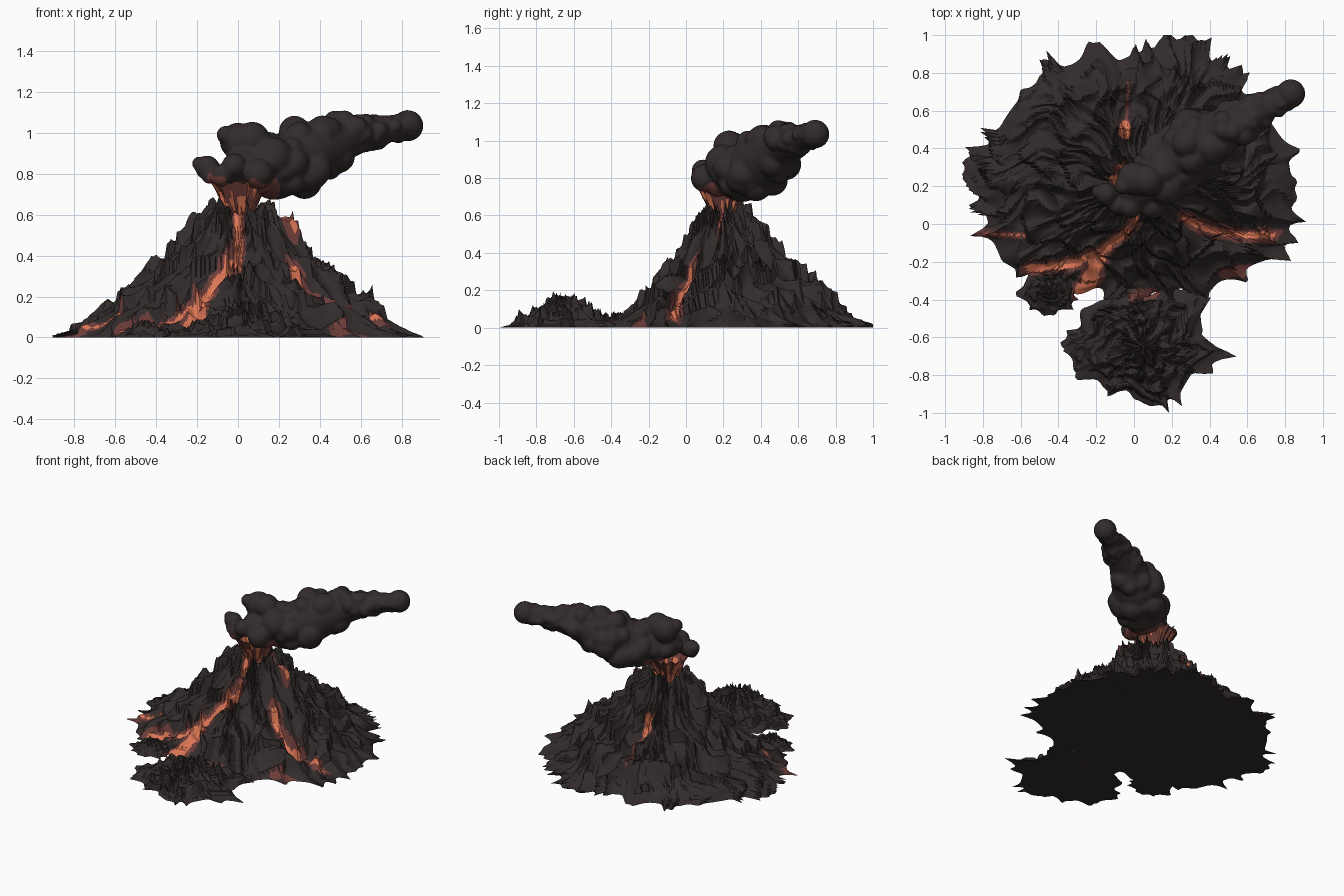
import bpy, bmesh, math, random
from mathutils import Vector, noise

random.seed(4)
cube = bpy.data.objects.get("Cube")
if cube:
    bpy.data.objects.remove(cube)


def material(name, rgb):
    m = bpy.data.materials.new(name)
    m.use_nodes = True
    m.diffuse_color = (*rgb, 1)
    m.node_tree.nodes["Principled BSDF"].inputs["Base Color"].default_value = (*rgb, 1)
    return m


MATS = [material("dark rock", (0.033, 0.024, 0.024)),
        material("glowing lava", (0.72, 0.18, 0.09)),
        material("cooling lava", (0.15, 0.046, 0.04))]
ROCK, LAVA, COOL = range(3)
VENT = Vector((0.01, 0.2))

# Lava flows seen from above: path, glowing half width, cooling half width
RIGHT_FLOW = [(.27, .03), (.4, -.03), (.55, -.055), (.74, -.06)]
FRONT_FLOW = [(0, .16), (0, 0), (-.04, -.04), (-.14, -.11), (-.2, -.19)]
LEFT_BRANCH = [(-.14, -.13), (-.32, -.21), (-.56, -.235)]
FLOWS = [
    (FRONT_FLOW, .018, .036),
    ([(-.2, -.19), (-.22, -.27), (-.27, -.37)], .042, .065),
    (LEFT_BRANCH, .02, .04),
    (RIGHT_FLOW, .016, .042),
    ([(-.82, -.05), (-.58, -.06)], .004, .017),
    ([(.48, -.26), (.62, -.24)], 0, .03),
    ([(.0, -.38), (.1, -.37)], 0, .03),
    ([(-.05, .48), (-.05, .52)], .028, .034),
    ([(-.04, .54), (-.03, .75)], 0, .008),
    ([(.1, .2), (.28, .18)], .005, .015),
]

# Gullies and crests: path, width, height change
RELIEF = [
    (RIGHT_FLOW[:3], .07, -.12), ([(.28, -.1), (.6, -.15)], .05, .04),
    (FRONT_FLOW, .03, -.03), (LEFT_BRANCH, .03, -.03),
    ([(0, .08), (0, -.05)], .03, -.06),
    ([(.62, .22), (.65, .22)], .03, .06), ([(.28, .2), (.31, .2)], .025, .06),
    ([(.4, .25), (.43, .26)], .025, .04), ([(-.43, .2), (-.4, .2)], .025, .05),
    ([(-.24, .2), (-.22, .2)], .025, .06), ([(-.13, .15), (-.12, .22)], .03, .04),
    ([(-.25, .68), (.05, .74), (.3, .7)], .05, .05),
]


def path_distance(p, path):
    best = 9
    for a, b in zip(path, path[1:]):
        a, b = Vector(a), Vector(b)
        t = max(0, min(1, (p - a).dot(b - a) / (b - a).length_squared))
        best = min(best, (p - a.lerp(b, t)).length)
    return best


def lava_kind(p):
    kind = ROCK
    wobble = 1 + .45 * noise.noise(Vector((p.x * 18, p.y * 18, 3)))
    for path, hot, cool in FLOWS:
        d = path_distance(p, path)
        if d < hot * wobble:
            return LAVA
        if d < cool * wobble:
            kind = COOL
    return kind


def interp(table, x):
    for (a, u), (b, v) in zip(table, table[1:]):
        if x <= b:
            return u + (v - u) * (x - a) / (b - a)
    return table[-1][1]


def ridge(x, y, z):
    return (1 - min(1, abs(noise.noise(Vector((x, y, z)))) * 1.6)) ** 1.5


def finish(name, bm, angle):
    me = bpy.data.meshes.new(name)
    bm.to_mesh(me)
    bm.free()
    for m in MATS:
        me.materials.append(m)
    me.shade_smooth()
    me.set_sharp_from_angle(angle=math.radians(angle))
    ob = bpy.data.objects.new(name, me)
    bpy.context.collection.objects.link(ob)
    return ob


def rocky_cone(name, centre, outline, profile, rough, rings, segs, freq, relief, floor, teeth):
    """Polar height field with radial crags, broken terraces and a toothed rim."""
    bm = bmesh.new()
    grid = []
    for i in range(rings + 1):
        s = max(i, .4) / rings
        row = []
        for j in range(segs):
            th = 2 * math.pi * j / segs
            c, n = math.cos(th), math.sin(th)
            twist = th + .25 * noise.noise(Vector((c * 2, n * 2, s * 4)))
            u, v = math.cos(twist) * freq, math.sin(twist) * freq
            crag = ridge(u, v, s * 4) - .5
            tooth = ridge(u * 1.1 + 5, v * 1.1, 1.5) ** 2 - .35
            r = interp(outline, math.degrees(th)) * s * (1 + teeth * tooth * s ** 4)
            h = interp(profile, s)
            env = min(1, s * 5) * min(1, (1 - s) * 4)
            step = (s * 4.5 + 1.3 * noise.noise(Vector((u * .35, v * .35, 7)))) % 1
            h += rough * env * (.9 * crag + 1.1 * (step ** 2 - .33) * (crag + .6))
            p = centre + Vector((c, n)) * r
            p = Vector((max(-.91, min(.91, p.x)), max(-1, min(1, p.y))))
            for path, width, rise in relief:
                h += rise * env * math.exp(-(path_distance(p, path) / width) ** 2)
            row.append(bm.verts.new((p.x, p.y, max(h, .004 * (1 - s)))))
        grid.append(row)
    for a, b in zip(grid, grid[1:]):
        for j in range(segs):
            k = (j + 1) % segs
            for tri in ((a[j], b[j], b[k]), (a[j], b[k], a[k])):
                f = bm.faces.new(tri)
                f.material_index = lava_kind(f.calc_center_median().xy)
    # Summit cap and flat underside
    bm.faces.new(grid[0]).material_index = floor
    hub = bm.verts.new((centre.x, centre.y, 0))
    for j in range(segs):
        bm.faces.new((hub, grid[-1][(j + 1) % segs], grid[-1][j]))
    finish(name, bm, 28)


# Mountain
rocky_cone(
    "mountain", VENT,
    [(0, .87), (16, .86), (40, .79), (60, .82), (83, .78), (98, .70), (124, .79), (141, .81),
     (159, .83), (180, .87), (193, .85), (209, .85), (225, .65), (247, .61), (270, .57),
     (297, .63), (319, .72), (333, .84), (360, .87)],
    [(0, .55), (.08, .55), (.15, .625), (.22, .57), (.33, .455), (.45, .345), (.67, .18),
     (.89, .05), (1, 0)],
    .075, 64, 280, 7, RELIEF, LAVA, .15)

# Foothills in front
rocky_cone(
    "front_foothill", Vector((.05, -.65)),
    [(0, .4), (12, .33), (32, .37), (42, .43), (58, .35), (90, .28), (120, .33), (148, .4),
     (165, .36), (187, .41), (215, .33), (250, .27), (278, .35), (310, .32), (335, .32),
     (356, .44), (360, .4)],
    [(0, .17), (.2, .13), (.45, .085), (.8, .03), (1, 0)], .055, 22, 120, 3.2, [], ROCK, .25)
rocky_cone(
    "side_knoll", Vector((-.45, -.36)),
    [(0, .15), (90, .13), (180, .15), (270, .11), (360, .15)],
    [(0, .08), (.4, .05), (1, 0)], .025, 12, 50, 1.8, [], ROCK, .3)

# Lava fountain flaring out of the crater
bm = bmesh.new()
SEGS = 44
rows = []
for i in range(7):
    t = i / 6
    row = []
    for j in range(SEGS):
        th = 2 * math.pi * j / SEGS
        rag = noise.noise(Vector((math.cos(th) * 5, math.sin(th) * 5, t * 2)))
        r = (.045 + .1 * t ** 1.3) * (1 + .35 * rag)
        row.append(bm.verts.new((VENT.x + r * math.cos(th), VENT.y + r * math.sin(th),
                                 .54 + .22 * t + .05 * t * rag)))
    rows.append(row)
for i in range(6):
    for j in range(SEGS):
        k = (j + 1) % SEGS
        f = bm.faces.new((rows[i][j], rows[i][k], rows[i + 1][k], rows[i + 1][j]))
        streak = noise.noise(Vector((math.cos(j / 7) * 6, math.sin(j / 7) * 6, i * .3)))
        f.material_index = LAVA if streak > -.3 + .11 * i else COOL
finish("lava_fountain", bm, 25)

# Smoke plume: billows along a drifting axis, fused into one skin
AXIS = [((.02, .18, .83), .12), ((.18, .3, .82), .185), ((.33, .41, .89), .2),
        ((.5, .51, .97), .14), ((.66, .6, 1.01), .095), ((.82, .68, 1.03), .075)]
puffs = [((-.15, .16, .83), .06), ((-.19, .17, .85), .035), ((-.14, .13, .79), .04),
         ((-.08, .1, .79), .055), ((.0, .24, .96), .09), ((.07, .23, .97), .085),
         ((-.06, .2, .99), .045), ((.1, .1, .8), .075), ((-.02, .09, .84), .06),
         ((.17, .2, .88), .1), ((.83, .69, 1.035), .077)]
for (a, ra), (b, rb) in zip(AXIS, AXIS[1:]):
    a, b = Vector(a), Vector(b)
    for n in range(5):
        puffs.append((a.lerp(b, n / 5), (ra + (rb - ra) * n / 5) * .8))
    for n in range(24):
        t = random.random()
        r = ra + (rb - ra) * t
        puffs.append((a.lerp(b, t) + noise.random_unit_vector() * r * .66,
                      r * random.uniform(.32, .46)))
bm = bmesh.new()
for p, r in puffs:
    made = bmesh.ops.create_icosphere(bm, subdivisions=3, radius=r)["verts"]
    bmesh.ops.translate(bm, verts=made, vec=Vector(p))
billows = finish("smoke_billows", bm, 40)
fuse = billows.modifiers.new("fuse", "REMESH")
fuse.mode = "VOXEL"
fuse.voxel_size = .011
bpy.context.view_layer.update()
bm = bmesh.new()
bm.from_object(billows, bpy.context.evaluated_depsgraph_get())
bpy.data.objects.remove(billows)
bmesh.ops.smooth_vert(bm, verts=bm.verts, factor=.5, use_axis_x=True, use_axis_y=True, use_axis_z=True)
bm.normal_update()
for f in bm.faces:
    c = f.calc_center_median()
    glow = (c.xy - VENT).length < .19 and c.z < .765 + .06 * noise.noise(c * 16)
    f.material_index = COOL if glow and f.normal.z < .3 else ROCK
finish("smoke_plume", bm, 50)
